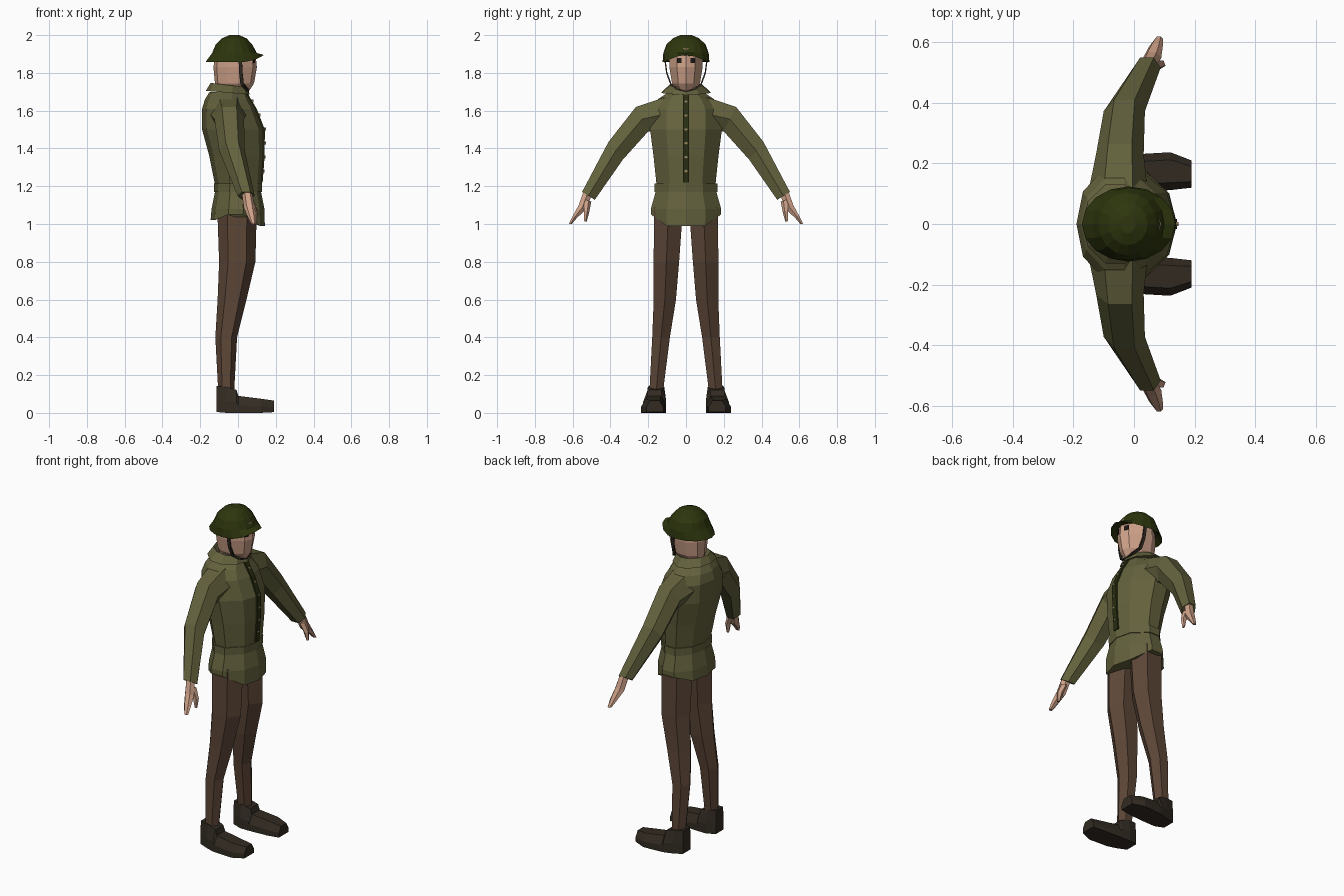
import bpy, bmesh, math
from mathutils import Vector

if "Cube" in bpy.data.objects:
    bpy.data.objects.remove(bpy.data.objects["Cube"])


def material(name, rgb):
    m = bpy.data.materials.new(name)
    m.diffuse_color = (*rgb, 1)
    m.use_nodes = True
    m.node_tree.nodes["Principled BSDF"].inputs["Base Color"].default_value = m.diffuse_color
    return m


OLIVE = material("olive cloth", (0.125, 0.120, 0.046))
BROWN = material("brown cloth", (0.105, 0.060, 0.037))
SKIN = material("skin", (0.62, 0.36, 0.25))
GREEN = material("helmet green", (0.026, 0.036, 0.004))
DARK_GREEN = material("placket green", (0.022, 0.026, 0.005))
LEATHER = material("dark leather", (0.032, 0.024, 0.016))
BRASS = material("brass", (0.35, 0.27, 0.12))
BLACK = material("eye black", (0.012, 0.010, 0.008))

# Unit outlines: body (faceted oval, ridge at the front) and plain polygons
BODY = [(1, 0), (.82, .55), (.2, 1), (-.35, 1), (-.85, .58), (-1, 0),
        (-.85, -.58), (-.35, -1), (.2, -1), (.82, -.55)]


def polygon(n):
    return [(math.cos(i * math.tau / n), math.sin(i * math.tau / n)) for i in range(n)]


def loft(name, rings, mat):
    """Skin a closed solid through rings of equal point count."""
    bm = bmesh.new()
    vr = [[bm.verts.new(p) for p in r] for r in rings]
    for a, b in zip(vr, vr[1:]):
        n = len(a)
        for i in range(n):
            j = (i + 1) % n
            bm.faces.new((a[i], a[j], b[j], b[i]))
    bm.faces.new(vr[0])
    bm.faces.new(vr[-1])
    bmesh.ops.recalc_face_normals(bm, faces=bm.faces)
    me = bpy.data.meshes.new(name)
    bm.to_mesh(me)
    bm.free()
    me.materials.append(mat)
    ob = bpy.data.objects.new(name, me)
    bpy.context.collection.objects.link(ob)
    return ob


def pair(name, rings, mat):
    """Make the +y part and its mirror image."""
    loft("left_" + name, rings, mat)
    loft("right_" + name, [[(x, -y, z) for x, y, z in r] for r in rings], mat)


def flat(z, x0, x1, ry, outline=BODY, y=0.0, dz=lambda u, v: 0):
    """Horizontal ring spanning x0..x1 and y +- ry."""
    cx, hx = (x0 + x1) / 2, (x1 - x0) / 2
    return [(cx + u * hx, y + v * ry, z + dz(u, v)) for u, v in outline]


def limb(x0, x1, top, bot, n=6):
    """Tilted ring across a limb, between two (y, z) points."""
    t, b = Vector(top), Vector(bot)
    c, h = (t + b) / 2, (t - b) / 2
    cx, hx = (x0 + x1) / 2, (x1 - x0) / 2
    out = []
    for k in range(n):
        a = (k + .5) * math.tau / n
        q = c + h * math.cos(a) / math.cos(math.pi / n)
        out.append((cx + hx * math.sin(a), q.x, q.y))
    return out


# Jacket: skirt with dipped front and back, belt, chest and collar
def hem(u, v):
    return -(0.06 if u > 0 else 0.03) * (abs(u) > .5)


loft("jacket_skirt", [flat(1.05, -.145, .142, .185, dz=hem),
                      flat(1.08, -.14, .14, .186),
                      flat(1.18, -.12, .12, .158)], OLIVE)
loft("belt", [flat(1.17, -.126, .126, .166), flat(1.215, -.126, .128, .166)], OLIVE)
chest = [(1.20, -.12, .125, .155), (1.36, -.152, .137, .172), (1.50, -.19, .138, .19),
         (1.61, -.19, .095, .185), (1.66, -.175, .065, .15), (1.70, -.15, .045, .09)]
loft("jacket_chest", [flat(*c) for c in chest], OLIVE)
loft("collar", [flat(1.695, -.17, .062, .13, dz=lambda u, v: -.01 * u),
                flat(1.735, -.145, .05, .085, dz=lambda u, v: -.012 * u),
                flat(1.705, -.12, .035, .065)], OLIVE)


# Button strip and buttons, following the chest front
def front(z):
    for a, b in zip(chest, chest[1:]):
        if z <= b[0]:
            return a[2] + (b[2] - a[2]) * (z - a[0]) / (b[0] - a[0])
    return chest[-1][2]


loft("placket", [[(front(z) + dx, y, z) for dx, y in
                  ((-.012, -.017), (.004, -.017), (.004, .017), (-.012, .017))]
                 for z in (1.22, 1.36, 1.5, 1.61, 1.66, 1.69)], DARK_GREEN)
for i in range(6):
    z = 1.28 + i * .074
    loft("button_%d" % (i + 1), [[(front(z) + dx, v * .008, z + u * .008) for u, v in polygon(6)]
                                 for dx in (0, .01)], BRASS)

# Sleeves, hands and thumbs
pair("sleeve", [limb(-.15, .045, (.10, 1.675), (.12, 1.49)),
                limb(-.125, .032, (.265, 1.62), (.20, 1.49)),
                limb(-.10, .036, (.41, 1.435), (.335, 1.34)),
                limb(-.002, .088, (.55, 1.17), (.483, 1.128))], OLIVE)
pair("hand", [limb(.02, .075, (.54, 1.18), (.50, 1.15)),
              limb(.03, .09, (.568, 1.10), (.53, 1.075)),
              limb(.05, .095, (.598, 1.045), (.575, 1.035)),
              limb(.07, .095, (.62, 1.0), (.605, 1.0))], SKIN)
pair("thumb", [limb(.045, .085, (.54, 1.13), (.505, 1.12), 5),
               limb(.07, .105, (.54, 1.07), (.515, 1.065), 5),
               limb(.085, .10, (.54, 1.015), (.527, 1.013), 5)], SKIN)

# Trouser legs
HEX = polygon(6)
pair("trouser_leg", [flat(.12, -.105, -.02, .042, HEX, .157),
                     flat(.40, -.12, -.005, .054, HEX, .132),
                     flat(.60, -.108, .045, .068, HEX, .112),
                     flat(.80, -.10, .092, .078, HEX, .104),
                     flat(1.09, -.11, .10, .088, HEX, .092)], BROWN)


# Shoes
def sole(x, y0, y1, zb, zt, inset):
    zm = zb + (zt - zb) * .45
    return [(x, y0, zb), (x, y1, zb), (x, y1, zm), (x, y1 - inset, zt),
            (x, y0 + inset, zt), (x, y0, zm)]


pair("shoe", [sole(-.115, .12, .195, .005, .143, .005),
              sole(-.06, .105, .212, 0, .138, .01),
              sole(-.008, .105, .228, 0, .122, .025),
              sole(.002, .105, .23, 0, .09, .025),
              sole(.12, .112, .237, 0, .075, .025),
              sole(.19, .12, .21, .004, .065, .02)], LEATHER)

# Head and neck
loft("head", [flat(1.66, -.10, .02, .055), flat(1.71, -.115, .062, .05),
              flat(1.745, -.122, .085, .074), flat(1.83, -.13, .10, .088),
              flat(1.93, -.115, .09, .09)], SKIN)

# Eyes: thin dark plates on the slanted front faces
pair("eye", [[(.082 + d - (y - .036) * .4, y, z) for y, z in
              ((.024, 1.853), (.048, 1.853), (.048, 1.88), (.024, 1.88))]
             for d in (-.004, .004)], BLACK)

# Helmet: hollow underside, flared rim with raised peak, dome
ROUND = polygon(16)
loft("helmet", [flat(1.892, -.115, .088, .09, ROUND),
                flat(1.857, -.172, .137, .124, ROUND, dz=lambda u, v: .038 * max(0, u) ** 3),
                flat(1.905, -.137, .10, .12, ROUND),
                flat(1.95, -.118, .075, .104, ROUND),
                flat(1.983, -.085, .045, .07, ROUND),
                flat(2.0, -.045, .005, .03, ROUND)], GREEN)

# Chin straps
pair("chin_strap", [[(x - .009, y - .003, z + .003), (x + .009, y - .003, z + .003),
                     (x + .009, y + .003, z - .003), (x - .009, y + .003, z - .003)]
                    for x, y, z in ((.012, .112, 1.875), (.015, .102, 1.80),
                                    (.022, .08, 1.74), (.045, .05, 1.715),
                                    (.05, 0, 1.70))], LEATHER)
